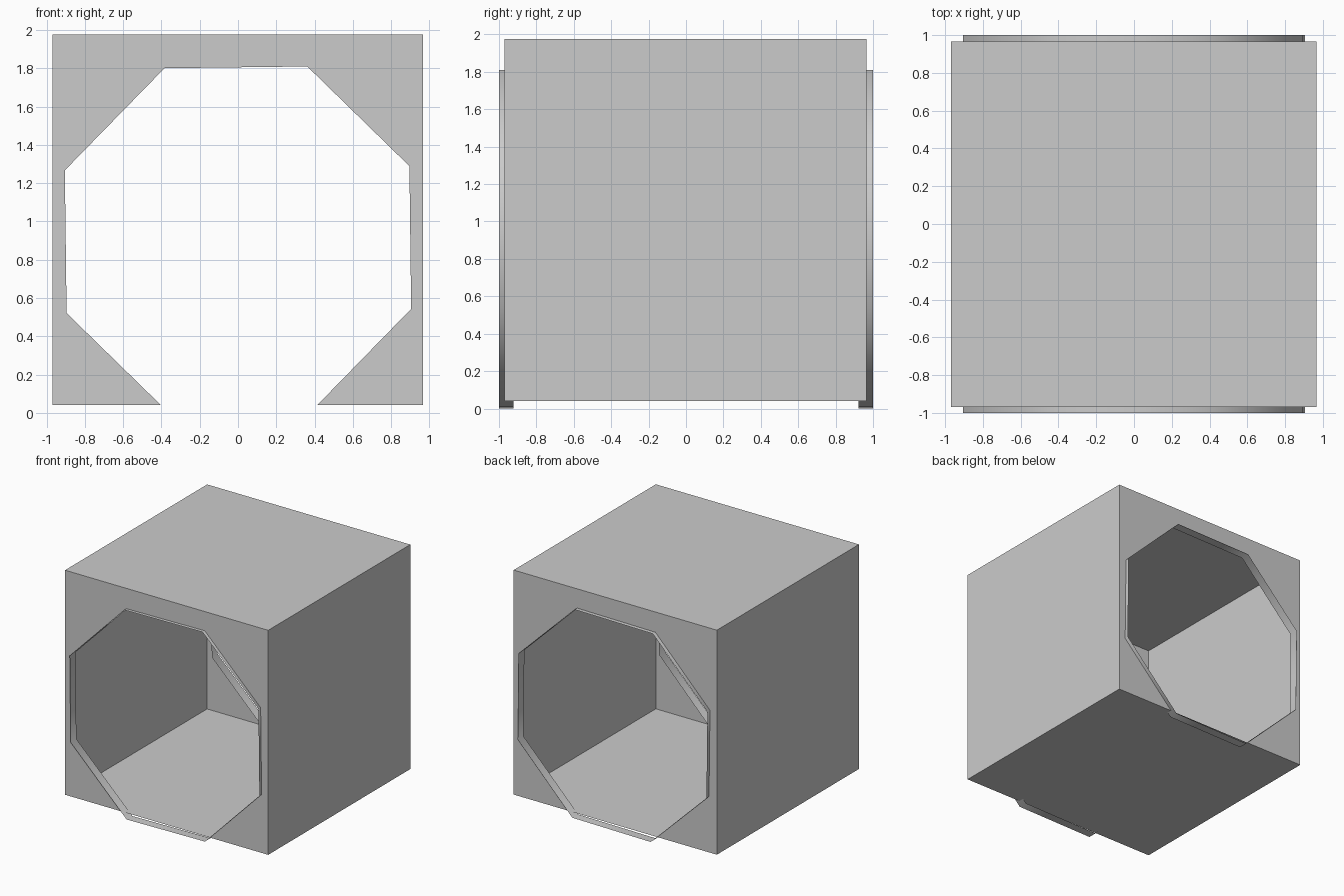
import bpy, math

if "Cube" in bpy.data.objects:
    bpy.data.objects.remove(bpy.data.objects["Cube"])

X0, X1, Y0, Y1, Z0, Z1 = -0.97, 0.967, -0.97, 0.965, 0.04, 1.975
R, CZ, TWIST = 0.974, 0.905, math.radians(0.7)


def make(name, verts, faces, smooth=False):
    me = bpy.data.meshes.new(name)
    me.from_pydata(verts, [], faces)
    for p in me.polygons:
        p.use_smooth = smooth
    me.update()
    ob = bpy.data.objects.new(name, me)
    bpy.context.collection.objects.link(ob)
    return ob


# Slightly twisted octagon, counter-clockwise, starting at the lower right
octagon = []
for i in range(8):
    a = math.radians(-67.5 + 45 * i) + TWIST
    octagon.append((R * math.cos(a), CZ + R * math.sin(a)))


def at_floor(low, high):
    t = (Z0 - low[1]) / (high[1] - low[1])
    return (low[0] + t * (high[0] - low[0]), Z0)


# Open sleeve: floor, right wall, roof, left wall as thin sheets
sect = [(X0, Z0), (X1, Z0), (X1, Z1), (X0, Z1)]
make("box_sleeve",
     [(x, y, z) for y in (Y0, Y1) for x, z in sect],
     [(i, (i + 1) % 4, (i + 1) % 4 + 4, i + 4) for i in range(4)])

# End walls: the octagonal opening breaks through the bottom edge
inner = [at_floor(octagon[0], octagon[1])] + octagon[1:7] + [at_floor(octagon[7], octagon[6])]
outer = [(X1, Z0), (X1, Z0 + 0.5), (X1, 1.3), (X1, Z1), (X0, Z1), (X0, 1.3), (X0, Z0 + 0.5), (X0, Z0)]
for name, y, flip in (("front_wall", Y0, False), ("back_wall", Y1, True)):
    verts = [(x, y, z) for x, z in inner + outer]
    faces = [(i, i + 8, i + 9, i + 1) for i in range(7)]
    if flip:
        faces = [f[::-1] for f in faces]
    make(name, verts, faces)

# Thin octagonal rims lining both openings
for name, ya, yb in (("front_rim", -1.0, -0.922), ("back_rim", 0.922, 1.0)):
    make(name,
         [(x, y, z) for y in (ya, yb) for x, z in octagon],
         [(i, (i + 1) % 8, (i + 1) % 8 + 8, i + 8) for i in range(8)], smooth=True)
